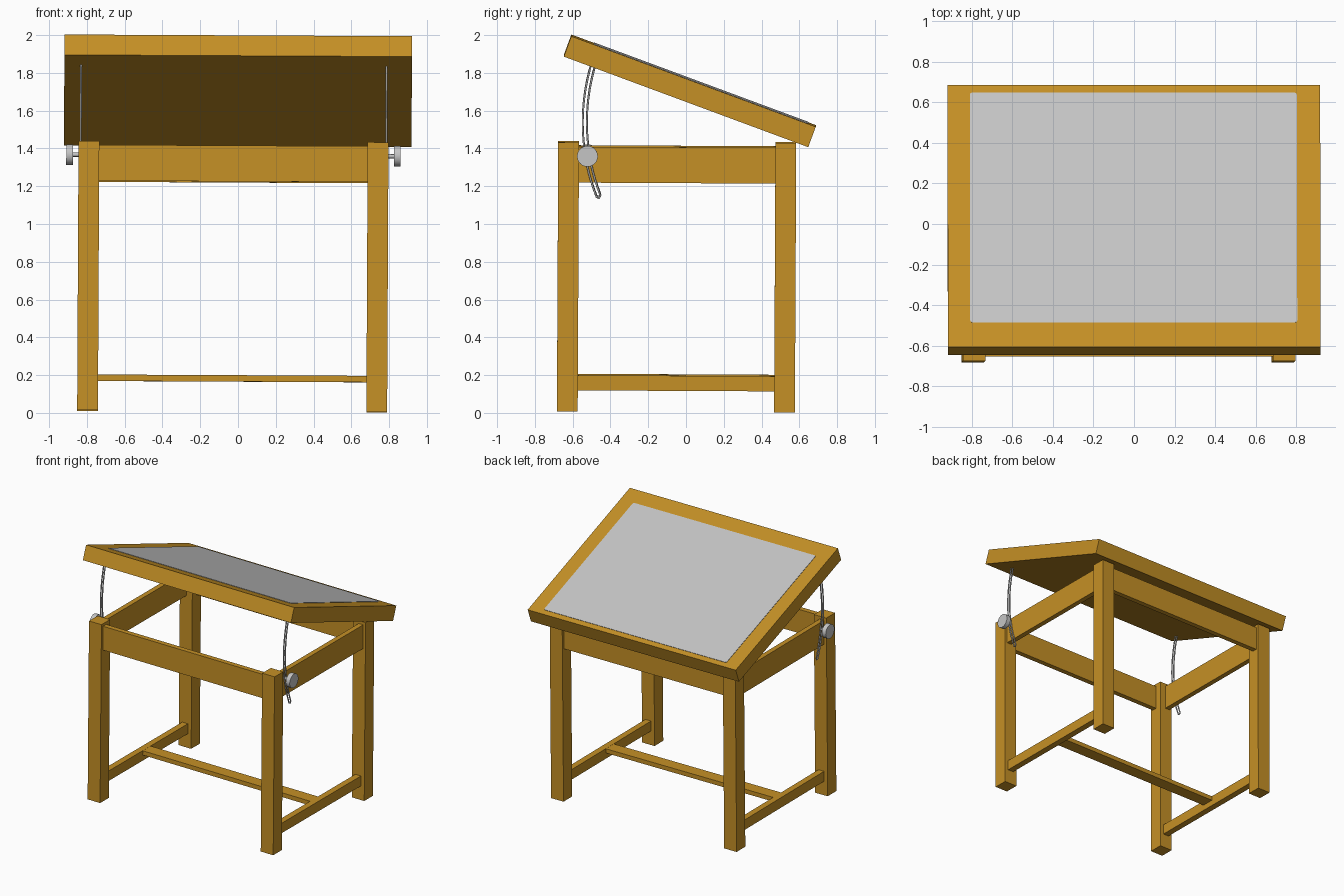
import bpy
import bmesh
import math
from mathutils import Matrix, Vector

if "Cube" in bpy.data.objects:
    bpy.data.objects.remove(bpy.data.objects["Cube"], do_unlink=True)


def material(name, colour):
    mat = bpy.data.materials.new(name)
    mat.use_nodes = True
    mat.diffuse_color = (*colour, 1)
    mat.node_tree.nodes["Principled BSDF"].inputs["Base Color"].default_value = (*colour, 1)
    return mat


WOOD = material("golden wood", (0.56, 0.28, 0.019))
GREY = material("light grey", (0.56, 0.56, 0.56))

# The whole table leans very slightly, pivoting at mid height
PIVOT = Matrix.Translation((0, 0, 0.7))
LEAN = PIVOT @ Matrix.Rotation(0.005, 4, 'Y') @ Matrix.Rotation(-0.005, 4, 'X') @ PIVOT.inverted()
STAND = LEAN @ Matrix.Translation((-0.0275, 0, 0))
BOARD = LEAN @ Matrix.Translation((-0.005, 0.015, 1.705)) @ Matrix.Rotation(math.radians(-20.05), 4, 'X')


def add(name, data, mat, frame):
    obj = bpy.data.objects.new(name, data)
    bpy.context.collection.objects.link(obj)
    data.materials.append(mat)
    obj.matrix_world = frame
    return obj


def from_bmesh(name, bm, mat, frame):
    mesh = bpy.data.meshes.new(name)
    bm.to_mesh(mesh)
    bm.free()
    return add(name, mesh, mat, frame)


def box(name, low, high, mat=WOOD, frame=STAND, corner=0):
    low, high = Vector(low), Vector(high)
    bm = bmesh.new()
    bmesh.ops.create_cube(bm, size=1)
    bmesh.ops.scale(bm, vec=high - low, verts=bm.verts)
    bmesh.ops.translate(bm, vec=(low + high) / 2, verts=bm.verts)
    if corner:
        upright = [e for e in bm.edges if abs(e.verts[0].co.z - e.verts[1].co.z) > 1e-4]
        bmesh.ops.bevel(bm, geom=upright, offset=corner, segments=3, profile=0.5, affect='EDGES')
    return from_bmesh(name, bm, mat, frame)


def rod(name, x0, x1, y, z, radius, sides):
    bm = bmesh.new()
    place = Matrix.Translation(((x0 + x1) / 2, y, z)) @ Matrix.Rotation(math.pi / 2, 4, 'Y')
    bmesh.ops.create_cone(bm, cap_ends=True, segments=sides, radius1=radius, radius2=radius,
                          depth=abs(x1 - x0), matrix=place)
    obj = from_bmesh(name, bm, GREY, STAND)
    bpy.ops.object.select_all(action='DESELECT')
    obj.select_set(True)
    bpy.context.view_layer.objects.active = obj
    bpy.ops.object.shade_smooth_by_angle(angle=math.radians(40))


def slotted_arm(name, x):
    # Closed wire loop following an arc in the y-z plane
    steps = 16
    angles = [math.radians(16.5 - 38 * i / steps) for i in range(steps + 1)]
    path = [(1.082, a) for a in angles] + [(1.071, angles[-1] - 0.009)]
    path += [(1.06, a) for a in reversed(angles)]
    curve = bpy.data.curves.new(name, 'CURVE')
    curve.dimensions = '3D'
    curve.bevel_depth = 0.005
    curve.bevel_resolution = 2
    spline = curve.splines.new('POLY')
    spline.points.add(len(path) - 1)
    for point, (r, a) in zip(spline.points, path):
        point.co = (x, 0.531 - r * math.cos(a), 1.54 + r * math.sin(a), 1)
    spline.use_cyclic_u = True
    spline.use_smooth = True
    add(name, curve, GREY, STAND)


# Sides: legs, rails, stretchers and tilt hardware
LEG_X, HALF = 0.7655, 0.055
FRONT, BACK = -0.625, 0.525
for side, s in (("left", 1), ("right", -1)):
    x = s * LEG_X
    for end, y in (("front", FRONT), ("back", BACK)):
        box(f"{end}_{side}_leg", (x - HALF, y - HALF, 0.008), (x + HALF, y + HALF, 1.433))
    rail = s * 0.78
    box(f"{side}_apron", (rail - 0.02, FRONT + HALF, 1.22), (rail + 0.02, BACK - HALF, 1.41))
    box(f"{side}_stretcher", (x - 0.025, FRONT + HALF, 0.12), (x + 0.025, BACK - HALF, 0.2))
    slotted_arm(f"{side}_tilt_arm", s * 0.809)
    rod(f"{side}_knob_shaft", s * 0.79, s * 0.86, -0.525, 1.36, 0.011, 12)
    rod(f"{side}_knob", s * 0.85, s * 0.885, -0.525, 1.36, 0.055, 32)

# Front and back aprons, and the flat centre stretcher
inner = LEG_X - HALF
for name, y in (("front_apron", FRONT - 0.013), ("back_apron", BACK + 0.013)):
    box(name, (-inner, y - 0.02, 1.222), (inner, y + 0.02, 1.412))
box("centre_stretcher", (-LEG_X + 0.025, -0.1, 0.165), (LEG_X - 0.025, 0, 0.199))

# Tilted drawing board with its inset surface
box("drawing_board", (-0.92, -0.69, -0.0575), (0.92, 0.69, 0.0575), frame=BOARD)
box("drawing_surface", (-0.81, -0.562, 0.05), (0.805, 0.648, 0.0605), GREY, BOARD, corner=0.012)
